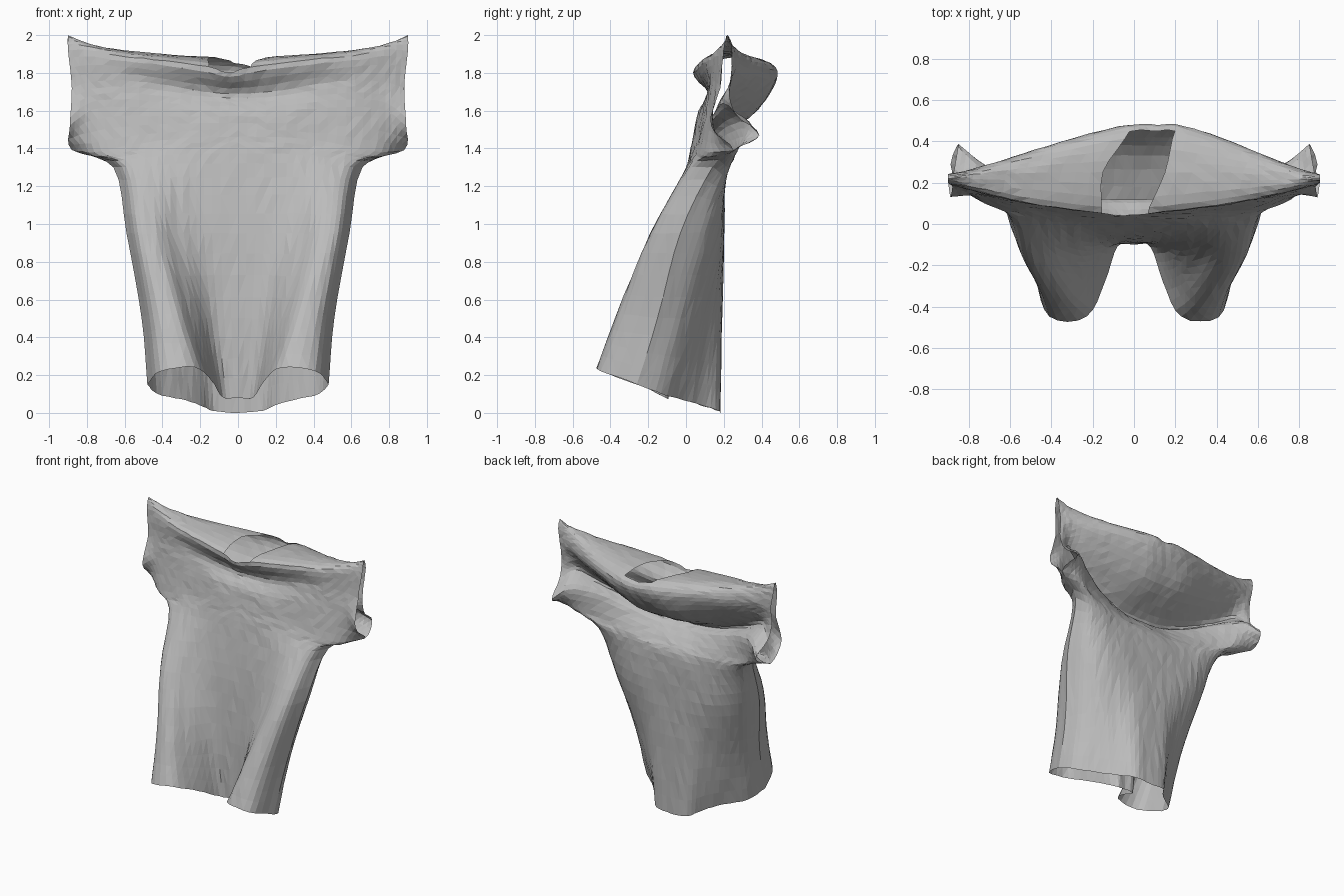
import bpy
import bmesh
import random
from mathutils import Vector

random.seed(4)
cube = bpy.data.objects.get("Cube")
if cube:
    bpy.data.objects.remove(cube, do_unlink=True)

ACROSS = 4   # steps between guide points, centre to side
ALONG = 4    # steps between guide rows, hem over shoulder to hem

# Guide rows in hundredths, each from the centre line to the left side.
# Front panel, from hem to chest
front_rows = [
    [(0, -10, 8), (8, -11, 8), (14, -28, 17), (23, -45, 24), (41, -45, 22), (48, -26, 15)],
    [(0, -9, 50), (14, -11, 50), (23, -24, 50), (32, -36, 52), (45, -33, 52), (51, -15, 50)],
    [(0, -5, 95), (18, -6, 95), (32, -11, 95), (43, -18, 95), (53, -17, 95), (59, -3, 95)],
    [(0, 1, 132), (18, 1, 132), (33, 1, 132), (46, 1, 131), (59, 3, 130), (66, 14, 130)],
    [(0, 4, 146), (20, 4, 146), (42, 6, 144), (60, 7, 141), (76, 12, 138), (88, 25, 139)],
    [(0, 7, 160), (20, 7, 160), (42, 9, 161), (62, 11, 162), (78, 14, 160), (89, 13, 152)],
]
# Yoke: fold under the collar, collar front, shoulder, collar back, back drape
yoke_rows = [
    [(0, 12, 169), (18, 12, 170), (42, 12, 174), (62, 13, 176), (78, 16, 175), (88, 18, 172)],
    [(0, 4, 180), (11, 5, 183), (42, 9, 187), (62, 13, 189), (78, 17, 192), (90, 20, 192)],
    [(0, 25, 184), (15, 25, 188), (42, 25, 190), (62, 24, 192), (78, 23, 195), (90, 22, 200)],
    [(0, 45, 183), (11, 45, 185), (42, 37, 187), (62, 31, 189), (78, 26, 192), (90, 24, 193)],
    [(0, 47, 174), (18, 46, 175), (42, 39, 178), (62, 32, 180), (78, 27, 183), (88, 24, 180)],
]
# Back panel: hollow under the drape, lip of the body, then down to the hem
back_rows = [
    [(0, 33, 156), (18, 33, 157), (42, 28, 163), (62, 25, 169), (78, 23, 174), (88, 23, 168)],
    [(0, 5, 142), (20, 6, 143), (42, 9, 149), (62, 14, 157), (78, 20, 164), (87, 27, 157)],
    [(0, 9, 137), (20, 10, 138), (42, 14, 144), (60, 21, 151), (76, 31, 154), (85, 39, 147)],
    [(0, 17, 128), (20, 17, 128), (40, 19, 131), (58, 22, 134), (74, 27, 138), (88, 25, 139)],
    [(0, 20, 119), (18, 20, 119), (33, 20, 120), (46, 21, 122), (59, 20, 125), (66, 14, 130)],
    [(0, 20, 90), (18, 20, 90), (33, 19, 91), (45, 16, 93), (54, 10, 95), (59, -3, 95)],
    [(0, 19, 48), (15, 18, 48), (27, 12, 50), (37, 6, 50), (46, -3, 50), (51, -15, 50)],
    [(0, 18, 0), (13, 17, 1), (20, 8, 4), (30, -2, 7), (43, -13, 10), (48, -26, 15)],
]
# Sideways lean of the collar, by row
leans = {7: -0.05, 9: 0.1, 10: 0.1}


def spline(points, steps):
    """Smooth curve through the points."""
    pts = [points[0] * 2 - points[1]] + points + [points[-1] * 2 - points[-2]]
    out = []
    for a, b, c, d in zip(pts, pts[1:], pts[2:], pts[3:]):
        for i in range(steps):
            t = i / steps
            out.append((b * 2 + (c - a) * t + (a * 2 - b * 5 + c * 4 - d) * t ** 2
                        + (b * 3 - a - c * 3 + d) * t ** 3) / 2)
    return out + [points[-1]]


def full_guide(row, lean):
    """Mirrored guide row, leaning most at the centre."""
    left = [Vector(p) / 100 for p in row]
    right = [Vector((-p.x, p.y, p.z)) for p in left[:0:-1]]
    full = right + left
    for p in full:
        p.x += lean * (1 - abs(p.x) / 0.9)
    return full


# Spread the guide rows into a regular sheet
all_rows = front_rows + yoke_rows + back_rows
guides = [spline(full_guide(r, leans.get(i, 0)), ACROSS) for i, r in enumerate(all_rows)]
columns = [spline(list(col), ALONG) for col in zip(*guides)]
sheet = [list(row) for row in zip(*columns)]
rows, cols = len(sheet), len(sheet[0])

# Small cloth wrinkles
for row in sheet:
    for p in row:
        p += Vector((0, random.uniform(-1, 1), random.uniform(-1, 1))) * 0.0025

# Close the side seams below the sleeves
sleeve_start = 4 * ALONG
for k in range(sleeve_start + 1):
    for side in (0, cols - 1):
        middle = (sheet[k][side] + sheet[-1 - k][side]) / 2
        sheet[k][side] = sheet[-1 - k][side] = middle

# Build the cloth, leaving the neck hole open
bm = bmesh.new()
verts = [[bm.verts.new(p) for p in row] for row in sheet]
neck_rows = range(7 * ALONG, 9 * ALONG)
centre = cols // 2
neck_cols = range(centre - ACROSS, centre + ACROSS)
for r in range(rows - 1):
    for c in range(cols - 1):
        if r in neck_rows and c in neck_cols:
            continue
        bm.faces.new((verts[r][c], verts[r][c + 1], verts[r + 1][c + 1], verts[r + 1][c]))
bmesh.ops.remove_doubles(bm, verts=bm.verts, dist=0.0005)
loose = [v for v in bm.verts if not v.link_faces]
bmesh.ops.delete(bm, geom=loose, context="VERTS")
bmesh.ops.triangulate(bm, faces=bm.faces)

# Settle the shirt on the floor
lowest = min(v.co.z for v in bm.verts)
bmesh.ops.translate(bm, verts=bm.verts, vec=(0, 0, -lowest))

mesh = bpy.data.meshes.new("shirt")
bm.to_mesh(mesh)
bm.free()
shirt = bpy.data.objects.new("shirt", mesh)
bpy.context.collection.objects.link(shirt)

# Plain grey cloth
grey = (0.5, 0.5, 0.5, 1)
cloth = bpy.data.materials.new("grey cloth")
cloth.use_nodes = True
cloth.diffuse_color = grey
cloth.node_tree.nodes["Principled BSDF"].inputs["Base Color"].default_value = grey
mesh.materials.append(cloth)
